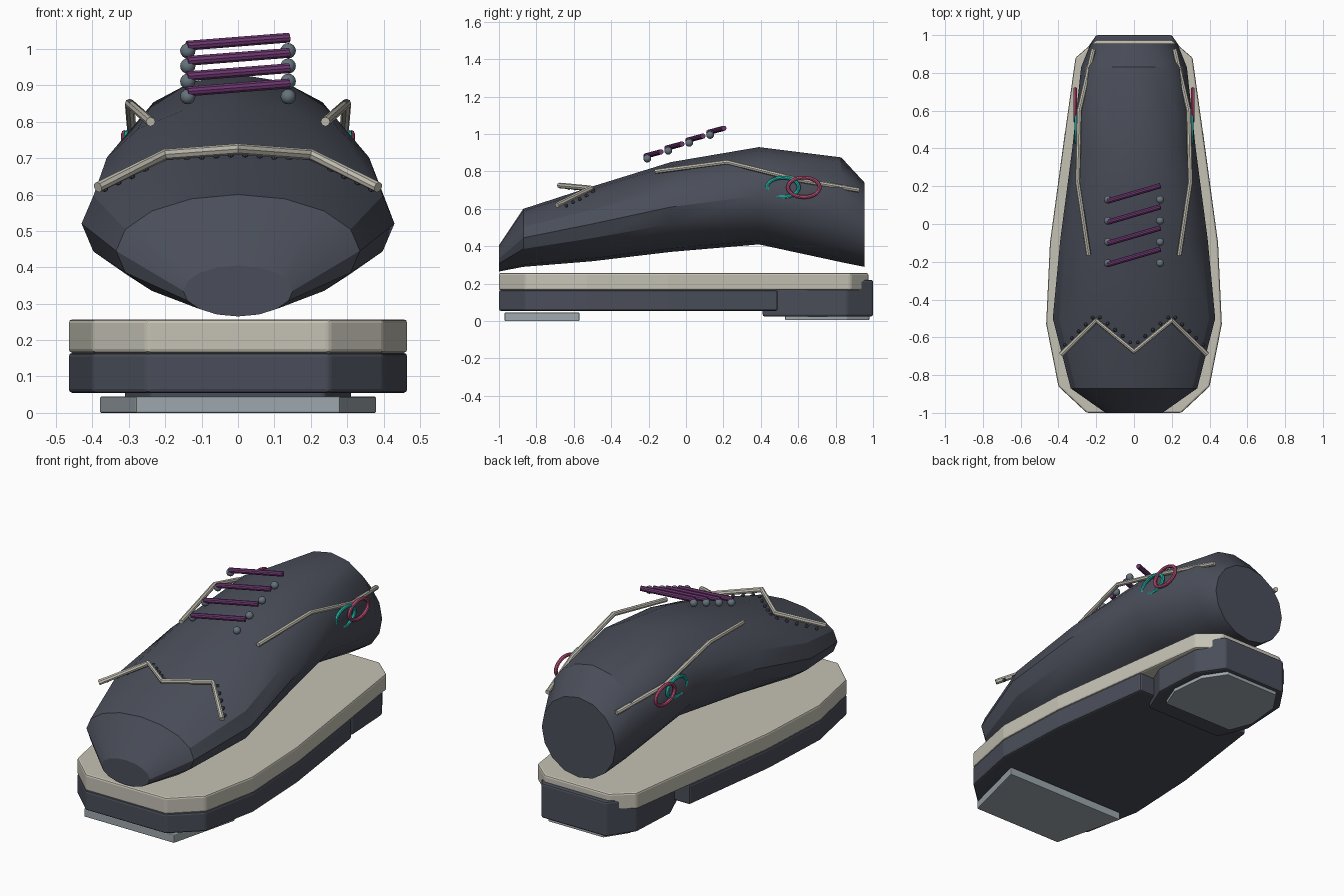
import bpy, bmesh, math
from mathutils import Vector

if "Cube" in bpy.data.objects:
    bpy.data.objects.remove(bpy.data.objects["Cube"])


def material(name, rgb):
    m = bpy.data.materials.new(name)
    m.diffuse_color = (*rgb, 1)
    m.use_nodes = True
    m.node_tree.nodes["Principled BSDF"].inputs["Base Color"].default_value = m.diffuse_color
    return m


CHARCOAL = material("charcoal", (0.068, 0.076, 0.1))
CREAM = material("cream", (0.56, 0.54, 0.46))
GREY = material("pale_grey", (0.34, 0.39, 0.42))
STEEL = material("steel", (0.13, 0.17, 0.2))
PURPLE = material("purple", (0.16, 0.04, 0.17))
PINK = material("pink", (0.56, 0.09, 0.21))
TEAL = material("teal", (0.02, 0.52, 0.45))


def finish(name, bm, mat, smooth=True, bevel=0):
    bmesh.ops.recalc_face_normals(bm, faces=bm.faces)
    me = bpy.data.meshes.new(name)
    bm.to_mesh(me)
    bm.free()
    me.materials.append(mat)
    ob = bpy.data.objects.new(name, me)
    bpy.context.collection.objects.link(ob)
    if bevel:
        mod = ob.modifiers.new("bevel", "BEVEL")
        mod.width, mod.segments = bevel, 2
    if smooth:
        bpy.ops.object.select_all(action="DESELECT")
        ob.select_set(True)
        bpy.context.view_layer.objects.active = ob
        bpy.ops.object.shade_smooth_by_angle(angle=math.radians(30))
    return ob


def slab(name, half, z0, z1, mat, bevel):
    """Extrude an outline given by its right half, front to back."""
    outline = half + [(-x, y) for x, y in reversed(half)]
    bm = bmesh.new()
    face = bm.faces.new([bm.verts.new((x, y, z0)) for x, y in outline])
    out = bmesh.ops.extrude_face_region(bm, geom=[face])
    verts = [v for v in out["geom"] if isinstance(v, bmesh.types.BMVert)]
    bmesh.ops.translate(bm, verts=verts, vec=(0, 0, z1 - z0))
    return finish(name, bm, mat, False, bevel)


def loft(bm, rings, closed=False):
    loops = [[bm.verts.new(p) for p in r] for r in rings]
    n = len(loops[0])
    pairs = list(zip(loops, loops[1:] + loops[:1])) if closed else list(zip(loops, loops[1:]))
    for a, b in pairs:
        for i in range(n):
            j = (i + 1) % n
            bm.faces.new((a[i], a[j], b[j], b[i]))
    if not closed:
        bm.faces.new(loops[0])
        bm.faces.new(loops[-1])


def tube(name, pts, r, mat, sides=8):
    """Round bar along a path."""
    pts = [Vector(p) for p in pts]
    rings = []
    for i, p in enumerate(pts):
        d = (pts[min(i + 1, len(pts) - 1)] - pts[max(i - 1, 0)]).normalized()
        u = d.cross(Vector((0, 0, 1))).normalized()
        w = u.cross(d)
        ang = [math.tau * k / sides for k in range(sides)]
        rings.append([p + r * (u * math.cos(a) + w * math.sin(a)) for a in ang])
    bm = bmesh.new()
    loft(bm, rings)
    return finish(name, bm, mat)


def balls(name, centres, r, mat, seg=12):
    bm = bmesh.new()
    for c in centres:
        out = bmesh.ops.create_uvsphere(bm, u_segments=seg, v_segments=seg // 2 + 2, radius=r)
        bmesh.ops.translate(bm, verts=out["verts"], vec=c)
    return finish(name, bm, mat)


# Sole stack
welt = [(.25, -1), (.40, -.86), (.465, -.53), (.445, -.1), (.37, .45), (.31, .88), (.2, .975)]
slab("welt", welt, .165, .257, CREAM, .01)
slab("outsole", welt[:4] + [(.365, .49)], .055, .165, CHARCOAL, .01)
slab("heel", [(.24, .41), (.31, .58), (.295, .86), (.2, 1)], .025, .22, CHARCOAL, .01)
slab("toe_tread", [(.28, -.97), (.38, -.57)], 0, .045, GREY, .004)
slab("heel_tread", [(.22, .53), (.27, .66), (.25, .86), (.17, .98)], .006, .03, GREY, .003)

# Upper: sections as y, centre height, half height, half width
sections = [(-1, .335, .07, .15), (-.87, .445, .155, .335), (-.5, .52, .2, .43),
            (-.08, .61, .24, .39), (.39, .67, .26, .328), (.83, .595, .28, .28),
            (.955, .515, .225, .23)]
bm = bmesh.new()
loft(bm, [[(w * math.cos(math.tau * k / 16), y, cz + h * math.sin(math.tau * k / 16))
           for k in range(16)] for y, cz, h, w in sections])
finish("upper", bm, CHARCOAL)

# Toe cap trim with a row of small punched studs behind it
trim = [(-.385, -.69, .62), (-.2, -.51, .71), (0, -.675, .725), (.2, -.51, .71), (.385, -.69, .62)]
tube("toe_trim", trim, .015, CREAM)
studs = []
for a, b in zip(trim, trim[1:]):
    for k in range(5):
        p = Vector(a).lerp(Vector(b), .1 + .2 * k)
        studs.append(p + Vector((0, .032, -.012)))
balls("toe_studs", studs, .01, CHARCOAL, 8)

# Side trims and linked rings
for side, s in (("right", 1), ("left", -1)):
    tube(side + "_trim", [(s * x, y, z) for x, y, z in
         [(.24, -.165, .80), (.298, .22, .85), (.29, .6, .755), (.215, .925, .70)]], .013, CREAM)
    for label, mat, y, x in (("teal", TEAL, .518, .305), ("pink", PINK, .63, .311)):
        rings = []
        for k in range(28):
            a = math.tau * k / 28
            rings.append([(s * x + .01 * math.sin(t),
                           y + (.085 + .01 * math.cos(t)) * math.cos(a),
                           .715 + (.052 + .01 * math.cos(t)) * math.sin(a))
                          for t in (math.tau * j / 8 for j in range(8))])
        bm = bmesh.new()
        loft(bm, rings, True)
        finish(f"{side}_{label}_ring", bm, mat)

# Laces and their hooks
hooks = []
for i in range(4):
    y, z = -.215 + .112 * i, .883 + .042 * i
    tube(f"lace_{i + 1}", [(-.14, y, z), (.14, y + .082, z + .022)], .014, PURPLE, 10)
    hooks += [(s * .138, y + .008, z - .014) for s in (-1, 1)]
balls("lace_hooks", hooks, .021, STEEL)
